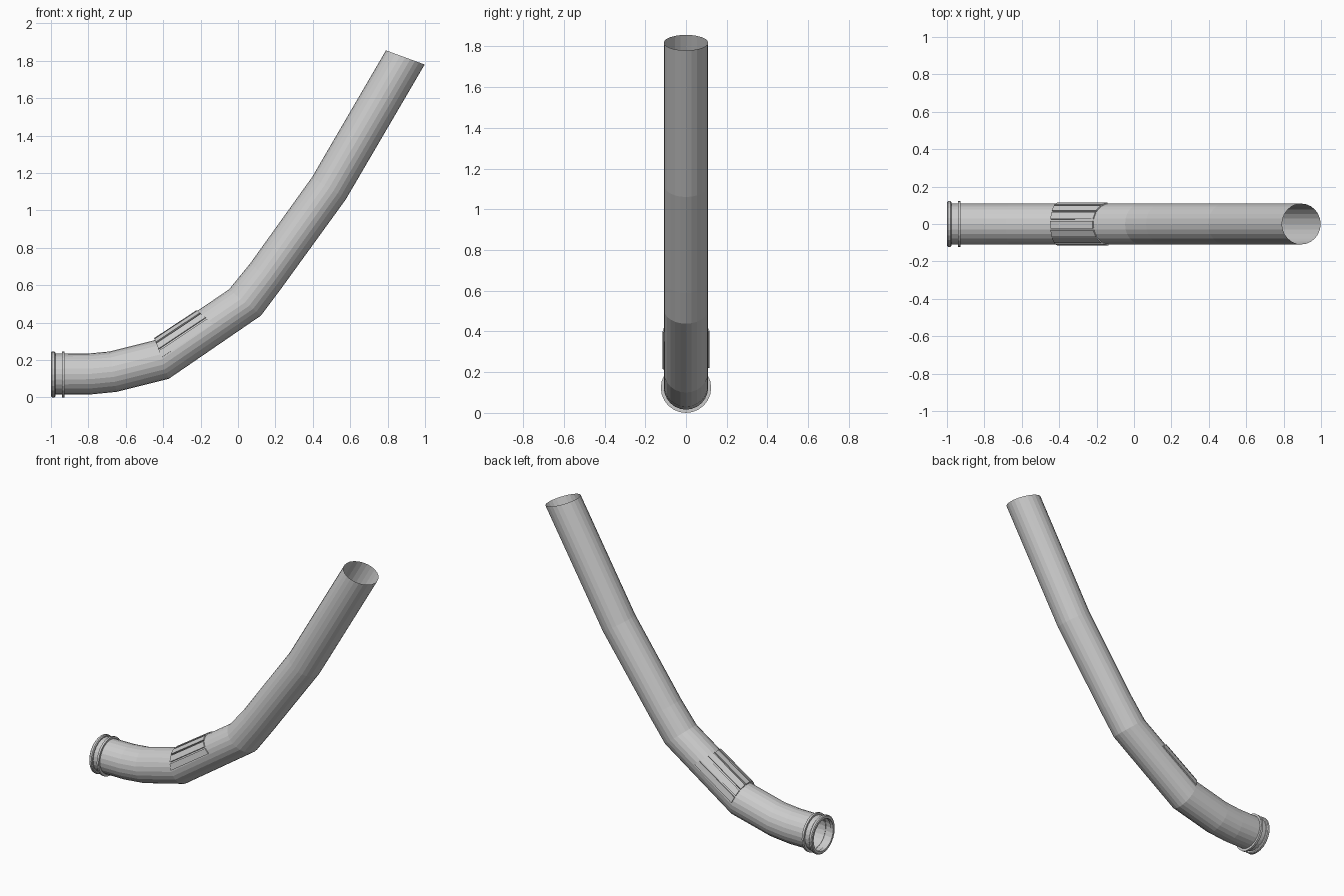
import bpy, bmesh, math
from mathutils import Vector

if "Cube" in bpy.data.objects:
    bpy.data.objects.remove(bpy.data.objects["Cube"])

N = 24          # sides of the pipe
RY = 0.109      # half width of the pipe in y


def finish(bm, name):
    bmesh.ops.recalc_face_normals(bm, faces=bm.faces)
    me = bpy.data.meshes.new(name)
    bm.to_mesh(me)
    bm.free()
    ob = bpy.data.objects.new(name, me)
    bpy.context.collection.objects.link(ob)
    return ob


def ring_point(top, bottom, angle, k=1.0):
    """Point on a slanted ring given its top and bottom (x, z); angle 0 is the top."""
    t, b = Vector((top[0], 0, top[1])), Vector((bottom[0], 0, bottom[1]))
    c, half = (t + b) / 2, (t - b) / 2
    return c + k * (math.cos(angle) * half + math.sin(angle) * Vector((0, RY, 0)))


def bridge(bm, a, b):
    n = len(a)
    for i in range(n):
        bm.faces.new((a[i], a[(i + 1) % n], b[(i + 1) % n], b[i]))


# Bent open pipe: top and bottom outline point of each ring
rings = [
    ((-0.995, 0.234), (-0.995, 0.016)),
    ((-0.79, 0.236), (-0.79, 0.016)),
    ((-0.685, 0.246), (-0.65, 0.03)),
    ((-0.45, 0.305), (-0.37, 0.10)),
    ((-0.048, 0.578), (0.123, 0.438)),
    ((0.064, 0.715), (0.235, 0.588)),
    ((0.396, 1.178), (0.577, 1.06)),
    ((0.791, 1.856), (0.998, 1.78)),
]
bm = bmesh.new()
loops = [[bm.verts.new(ring_point(t, b, 2 * math.pi * i / N)) for i in range(N)]
         for t, b in rings]
for a, b in zip(loops, loops[1:]):
    bridge(bm, a, b)
finish(bm, "bent_pipe")


# Collars at the lower end: closed profiles turned round the pipe axis
def collar(name, profile):
    bm = bmesh.new()
    loops = []
    for x, r in profile:
        loops.append([bm.verts.new((x, r * math.sin(2 * math.pi * i / N),
                                    0.1235 + r * math.cos(2 * math.pi * i / N)))
                      for i in range(N)])
    for a, b in zip(loops, loops[1:] + loops[:1]):
        bridge(bm, a, b)
    return finish(bm, name)


collar("end_collar", [(-1.0, 0.102), (-1.0, 0.117), (-0.995, 0.1225),
                      (-0.982, 0.1225), (-0.977, 0.117), (-0.977, 0.102)])
collar("second_collar", [(-0.942, 0.105), (-0.942, 0.1235),
                         (-0.928, 0.1235), (-0.928, 0.105)])

# Ribbed grip: slats following the upper half of the pipe
low = ((-0.446, 0.312), (-0.366, 0.107))
high = ((-0.217, 0.463), (-0.046, 0.323))
COUNT, START, END = 7, 84, -93
step = (END - START) / COUNT
for s in range(COUNT):
    a0 = math.radians(START + s * step)
    a1 = math.radians(START + (s + 0.78) * step)
    bm = bmesh.new()
    ends = [[bm.verts.new(ring_point(*r, a, k))
             for a, k in ((a0, 0.96), (a0, 1.065), (a1, 1.065), (a1, 0.96))]
            for r in (low, high)]
    bridge(bm, *ends)
    for e in ends:
        bm.faces.new(e)
    finish(bm, f"grip_slat_{s + 1}")
